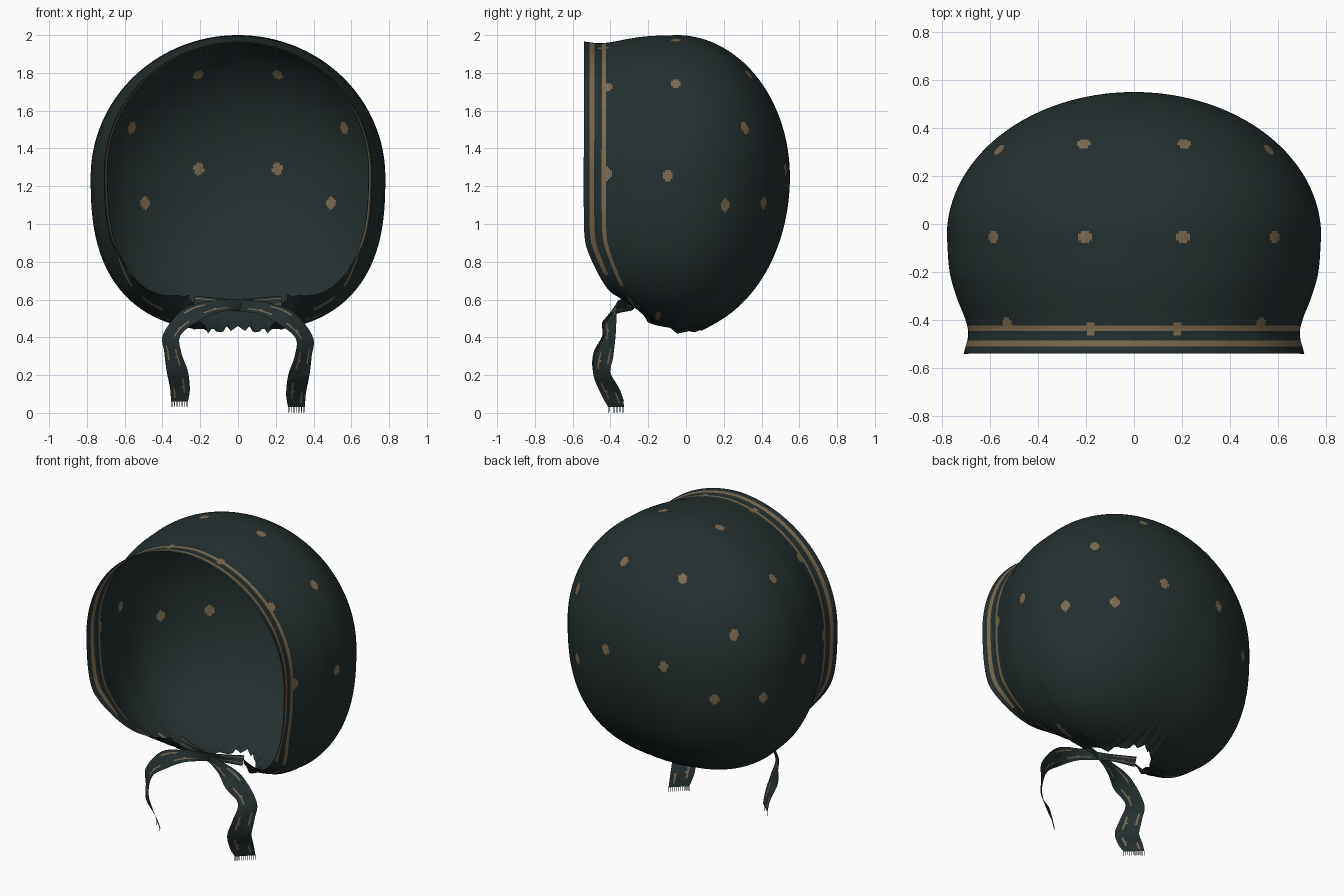
import bpy
import math
from mathutils import Vector, kdtree

cube = bpy.data.objects.get("Cube")
if cube:
    bpy.data.objects.remove(cube, do_unlink=True)


def make_material(name, rgb):
    mat = bpy.data.materials.new(name)
    mat.use_nodes = True
    color = (*rgb, 1.0)
    mat.diffuse_color = color
    bsdf = mat.node_tree.nodes["Principled BSDF"]
    bsdf.inputs["Base Color"].default_value = color
    bsdf.inputs["Roughness"].default_value = 0.9
    return mat


FABRIC = make_material("dark green fabric", (0.018, 0.029, 0.029))
GOLD = make_material("dull gold print", (0.2, 0.145, 0.08))


def smooth_table(table, x):
    """Smooth interpolation through (key, value) pairs."""
    n = len(table)
    x = min(max(x, table[0][0]), table[-1][0])
    i = next((k for k in range(n - 1) if x <= table[k + 1][0]), n - 2)

    def slope(k):
        a, b = table[max(k - 1, 0)], table[min(k + 1, n - 1)]
        return (b[1] - a[1]) / (b[0] - a[0])

    (x0, y0), (x1, y1) = table[i], table[i + 1]
    h = x1 - x0
    t = (x - x0) / h
    s = t * t * (3 - 2 * t)
    return (y0 + (y1 - y0) * s + h * slope(i) * t * (1 - t) ** 2
            - h * slope(i + 1) * t * t * (1 - t))


def make_object(name, verts, faces):
    mesh = bpy.data.meshes.new(name)
    mesh.from_pydata(verts, [], faces)
    mesh.materials.append(FABRIC)
    mesh.materials.append(GOLD)
    obj = bpy.data.objects.new(name, mesh)
    bpy.context.collection.objects.link(obj)
    for p in mesh.polygons:
        p.use_smooth = True
    return obj


# Bonnet shape: depth of the rim by angle from the top, and front narrowing
RIM = [(0, -.54), (60, -.54), (110, -.54), (120, -.525), (140, -.42),
       (160, -.29), (165, -.17), (172, .02), (180, .1)]
NARROWING = [(-.54, .09), (-.46, .115), (-.4, .1), (-.3, .05), (-.2, .015), (-.05, 0)]
NARROW_WEIGHT = [(0, .5), (50, .7), (90, 1), (125, 1), (140, 1.1), (150, 1.9),
                 (161, 4), (180, 4)]
MID_Y, DEPTH, MID_Z = -.05, .6, 1.25
COLS, ROWS = 400, 130
BAND = [.13, .117, .095, .075, .055, .03, .015, 0]   # rows measured from the rim


def outline_radius(a):
    """Front outline: round on top, squarer below."""
    n, half_height = (2, .75) if math.cos(a) >= 0 else (2.6, .82)
    k = abs(math.sin(a) / .78) ** n + abs(math.cos(a) / half_height) ** n
    return k ** (-1 / n)


def bonnet_column(a):
    """Points from the back of the crown forward to the rim."""
    deg = math.degrees(a)
    fold = min(deg, 360 - deg)
    rim_y = smooth_table(RIM, fold)
    weight = smooth_table(NARROW_WEIGHT, fold)
    if rim_y < MID_Y:
        q_rim = math.pi / 2 + (MID_Y - rim_y) / DEPTH
    else:
        q_rim = math.acos((rim_y - MID_Y) / DEPTH)
    q_band = q_rim - BAND[0] / DEPTH
    qs = [q_band * (r + 1) / ROWS for r in range(ROWS)]
    qs += [q_rim - off / DEPTH for off in BAND[1:]]
    radius = outline_radius(a)
    gather = min(max((fold - 150) / 10, 0), 1)
    column = []
    for q in qs:
        if q < math.pi / 2:
            y, s = MID_Y + DEPTH * math.cos(q), math.sin(q)
        else:
            y = MID_Y - DEPTH * (q - math.pi / 2)
            s = 1 - weight * smooth_table(NARROWING, y)
        # Gathered pleats around the neck
        pleat = gather * .016 * math.exp(-(q_rim - q) * DEPTH / .08)
        r = radius * s + pleat * math.sin(fold * 1.35 + math.sin(fold))
        column.append((math.sin(a) * r, y, MID_Z + math.cos(a) * r))
    return column


angles = [2 * math.pi * j / COLS for j in range(COLS)]
columns = [bonnet_column(a) for a in angles]
rings = len(columns[0])
verts = [(0, MID_Y + DEPTH, MID_Z)] + [columns[j][r] for r in range(rings) for j in range(COLS)]
faces = []
for j in range(COLS):
    faces.append((0, 1 + j, 1 + (j + 1) % COLS))
for r in range(rings - 1):
    a, b = 1 + r * COLS, 1 + (r + 1) * COLS
    for j in range(COLS):
        k = (j + 1) % COLS
        faces.append((a + j, b + j, b + k, a + k))
bonnet = make_object("bonnet", verts, faces)
polys = bonnet.data.polygons

# Two gold stripes along the rim, broken up along the jaw
for r, low, high in ((1, 0, 136), (4, 0, 132), (1, 141, 150)):
    for j in range(COLS):
        deg = (j + .5) * 360 / COLS
        if low <= min(deg, 360 - deg) <= high:
            polys[COLS + (ROWS - 1 + r) * COLS + j].material_index = 1

# Printed dots, mirrored left and right
DOTS = [(.205, -.055, 1.97), (.59, -.05, 1.74), (.77, -.1, 1.25), (.21, .33, 1.79),
        (.565, .31, 1.51), (.205, .52, 1.29), (.48, .39, 1.11), (.72, .22, 1.1),
        (.18, -.425, 1.93), (.53, -.425, 1.73), (.7, -.425, 1.27)]
tree = kdtree.KDTree(len(polys))
for p in polys:
    tree.insert(p.center, p.index)
tree.balance()
for x, y, z in DOTS:
    for side in (-1, 1):
        center = tree.find(Vector((side * x, y, z)))[0]
        for co, index, dist in tree.find_range(center, .036):
            d = co - center
            if (d.x ** 2 + d.y ** 2) / .027 ** 2 + d.z ** 2 / .035 ** 2 < 1:
                polys[index].material_index = 1
# Stretched dots caught in the pleats
for side in (-1, 1):
    center = tree.find(Vector((side * .4, -.14, .55)))[0]
    for co, index, dist in tree.find_range(center, .06):
        if abs(co.y - center.y - .2 * (co.z - center.z)) < .012:
            polys[index].material_index = 1

# Tie ribbon: centre line and half-width vectors from chin to loose end
PATH = [(-.23, -.26, .59), (-.05, -.30, .572), (.12, -.36, .555), (.25, -.40, .505),
        (.35, -.405, .4), (.345, -.435, .3), (.322, -.445, .2), (.307, -.4, .1),
        (.31, -.37, .03)]
HALF = [(0, .01, .03), (0, -.01, .03), (.01, .01, .032), (.035, .035, .035),
        (.045, .032, .005), (.045, .05, 0), (.056, .045, 0), (.052, .05, 0),
        (.045, .042, 0)]
STEPS, ACROSS = 80, 12


def along(points, t):
    return Vector([smooth_table([(i, p[c]) for i, p in enumerate(points)], t)
                   for c in range(3)])


def make_tie(name, side, lift):
    verts, faces = [], []
    last = len(PATH) - 1
    for i in range(STEPS + 1):
        t = last * i / STEPS
        c, h = along(PATH, t), along(HALF, t)
        c.z += lift * t / last
        c.y -= lift * .4 * (1 - t / last)
        for k in range(ACROSS + 1):
            p = c + h * (2 * k / ACROSS - 1)
            verts.append((side * p.x, p.y, p.z))
    w = ACROSS + 1
    for i in range(STEPS):
        for k in range(ACROSS):
            a = i * w + k
            faces.append((a, a + 1, a + w + 1, a + w)[::side])
    tie = make_object(name, verts, faces)
    # Thin broken gold lines along the ribbon
    for p in tie.data.polygons:
        i, k = divmod(p.index, ACROSS)
        if (k == 3 and i % 16 < 9) or (k == 9 and i % 23 < 8) or (k == 4 and i % 16 == 4):
            p.material_index = 1
    # Frayed threads at the loose end
    fverts, ffaces = [], []
    end, half = along(PATH, last), along(HALF, last)
    for k in range(11):
        top = end + half * (k / 5 - 1) * .97 + Vector((0, 0, lift))
        b = len(fverts)
        for off, dz in ((-.03, 0), (.03, 0), (.03, -.03), (-.03, -.03 + .004 * (k % 3))):
            p = top + half * off
            fverts.append((side * p.x, p.y, p.z + dz))
        ffaces.append((b, b + 1, b + 2, b + 3))
    make_object(name + "_fringe", fverts, ffaces)


make_tie("left_tie", 1, 0)
make_tie("right_tie", -1, .03)
